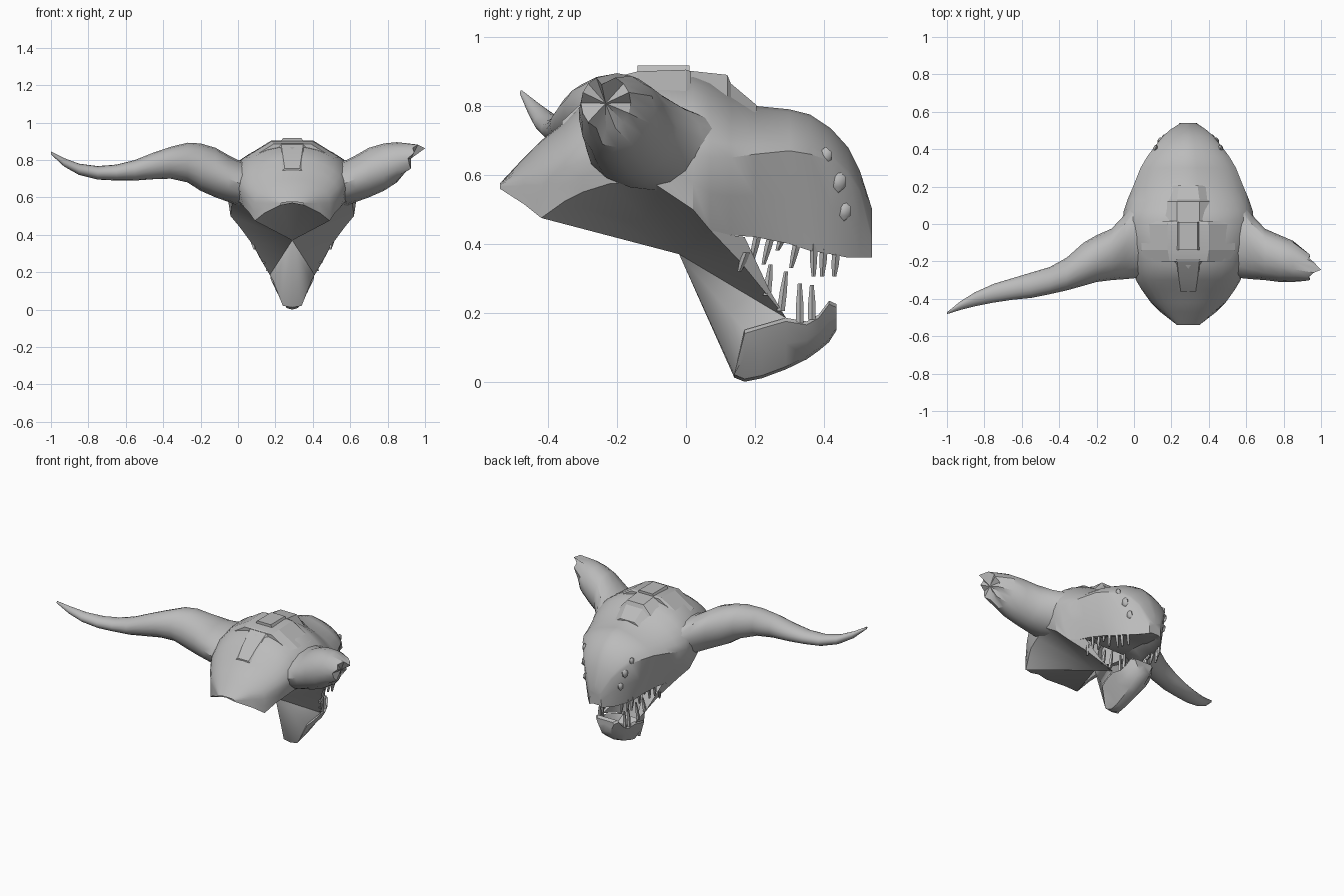
import bpy, bmesh, math
from mathutils import Vector
from mathutils.bvhtree import BVHTree

if "Cube" in bpy.data.objects:
    bpy.data.objects.remove(bpy.data.objects["Cube"])

CX = 0.29  # the head's own mirror plane
grey = bpy.data.materials.new("stone grey")
grey.diffuse_color = (0.5, 0.5, 0.5, 1)
grey.use_nodes = True
grey.node_tree.nodes["Principled BSDF"].inputs["Base Color"].default_value = grey.diffuse_color


def finish(name, bm, angle=35, recalc=True):
    if recalc:
        bmesh.ops.recalc_face_normals(bm, faces=bm.faces)
    me = bpy.data.meshes.new(name)
    bm.to_mesh(me)
    bm.free()
    me.materials.append(grey)
    me.shade_smooth()
    me.set_sharp_from_angle(angle=math.radians(angle))
    ob = bpy.data.objects.new(name, me)
    bpy.context.collection.objects.link(ob)
    return ob


def loft(name, rings, angle=35, caps=(0, -1), skip=lambda c: False):
    """Skin a list of closed rings, leaving out faces by rule, and cap the ends."""
    bm = bmesh.new()
    vs = [[bm.verts.new(p) for p in r] for r in rings]
    n = len(vs[0])
    for j, (a, b) in enumerate(zip(vs, vs[1:])):
        for i in range(n):
            if not skip((j, i)):
                bm.faces.new((a[i], a[(i + 1) % n], b[(i + 1) % n], b[i]))
    for k in caps:
        r = vs[k]
        c = bm.verts.new(sum((v.co for v in r), Vector()) / n)
        for i in range(n):
            bm.faces.new((r[i], r[(i + 1) % n], c))
    return finish(name, bm, angle)


def mirrored(half, y):
    """Half profile (dx, z) from top centre to bottom centre -> closed ring."""
    other = [(-x, z) for x, z in reversed(half[1:-1])]
    return [(CX + x, y, z) for x, z in half + other]


# skull: y, top, half width, z of widest point, lip half width, lip z
skull = [(-.54, .575, .06, .568, .06, .56), (-.47, .65, .14, .57, .15, .515),
         (-.42, .70, .20, .57, .20, .475), (-.35, .755, .25, .62, .235, .525),
         (-.30, .81, .28, .64, .26, .55), (-.22, .87, .30, .68, .28, .575),
         (-.10, .89, .33, .68, .32, .58), (.02, .89, .35, .66, .33, .50),
         (.07, .875, .345, .65, .28, .44), (.13, .845, .325, .65, .245, .425),
         (.20, .80, .295, .66, .22, .42), (.30, .79, .255, .67, .185, .40),
         (.36, .775, .22, .66, .165, .38), (.42, .735, .175, .64, .14, .37),
         (.47, .68, .135, .60, .105, .36), (.505, .61, .095, .55, .075, .36),
         (.54, .50, .04, .45, .045, .36)]
rings = []
for y, zt, w, zm, wb, zb in skull:
    f = .4 * min(1, max(0, (y - .05) / .15))   # snout is more wedge shaped
    half = []
    for t in range(8):
        a = t * math.pi / 14
        half.append((w * ((1 - f) * math.sin(a) + f * t / 7),
                     zm + (zt - zm) * ((1 - f) * math.cos(a) + f * (1 - t / 7))))
    half += [(w * .6 + wb * .4, zm * .5 + zb * .5), (wb, zb)]
    roof = zb + .05 * min(1, wb / .2)          # recessed palate
    half += [(wb * .8, zb + .005), (wb * .55, roof), (0, roof)]
    rings.append(mirrored(half, y))
# no palate behind the mouth, the neck cap closes that part
head = loft("skull", rings, caps=(-1,), skip=lambda c: c[0] < 8 and 9 <= c[1] < 15)

# neck cap: fan from one centre to the rim of the open neck
rim = [(0, -.54, .572)] + [(wb, y, zb) for y, _, _, _, wb, zb in skull[:9]]
rim += [(.21, .16, .345), (.12, .29, .185), (.10, .17, .15), (.05, .14, .02), (0, .14, .012)]
loop = rim + [(-x, y, z) for x, y, z in reversed(rim[1:-1])]
bm = bmesh.new()
vs = [bm.verts.new((CX + x, y, z)) for x, y, z in loop]
c = bm.verts.new((CX, -.02, .37))
for a, b in zip(vs, vs[1:] + vs[:1]):
    bm.faces.new((a, c, b))
finish("neck_cap", bm, 60, recalc=False)

# cheek strips joining upper lip and jaw behind the teeth
for s in (1, -1):
    bm = bmesh.new()
    pts = [(.28, .07, .44), (.245, .13, .425), (.23, .17, .42), (.17, .24, .27), (.12, .29, .185), (.21, .16, .345)]
    bm.faces.new([bm.verts.new((CX + s * x, y, z)) for x, y, z in pts])
    finish("cheek", bm)

# lower jaw: y, bottom z, rim z, half width at rim, half width at bottom
jaw = [(.14, .012, .03, .05, .03), (.17, .0, .15, .10, .03), (.22, .01, .165, .112, .03),
       (.29, .036, .185, .118, .035), (.35, .065, .175, .11, .04), (.385, .09, .195, .10, .04),
       (.415, .115, .235, .085, .04), (.437, .15, .225, .065, .035)]
rings = []
for y, zb, zt, w, wb in jaw:
    dip = zt - .35 * (zt - zb) * (.2 < y < .39)
    rings.append(mirrored([(0, dip), (w * .55, dip), (w * .85, zt), (w, zt - .01),
                           (w * .6 + wb * .4, zb * .5 + zt * .5), (wb, zb + .008), (0, zb)], y))
loft("lower_jaw", rings)


# horns: x, y range, z range
def ring(x, y0, y1, z0, z1, n=16):
    return [Vector((x, (y0 + y1) / 2 + (y1 - y0) / 2 * math.cos(2 * math.pi * i / n),
                    (z0 + z1) / 2 + (z1 - z0) / 2 * math.sin(2 * math.pi * i / n))) for i in range(n)]


base = [(.05, -.28, .17, .55, .79), (.0, -.29, .12, .555, .80), (-.05, -.295, .05, .575, .825),
        (-.12, -.30, -.025, .60, .865), (-.20, -.31, -.06, .635, .888), (-.27, -.33, -.10, .68, .892)]
long_end = [(-.36, -.355, -.18, .70, .87), (-.45, -.375, -.23, .697, .84), (-.55, -.395, -.26, .69, .80),
            (-.65, -.405, -.29, .69, .775), (-.75, -.42, -.32, .695, .767), (-.85, -.44, -.365, .72, .78),
            (-.93, -.46, -.415, .765, .81), (-1, -.482, -.472, .83, .845)]
loft("long_horn", [ring(*r) for r in base + long_end], caps=(-1,))

stub = [ring(2 * CX - x, *r) for x, *r in base[:5]] + [ring(.85, -.31, -.09, .68, .895)]
tip = ring(.905, -.305, -.16, .73, .888)
for i, p in enumerate(tip):                    # jagged break, longest at the top
    p.x += .45 * (p.z - .80) + (.02 if i % 2 else 0)
tip[4] = Vector((1.0, -.245, .862))
tip[10].x += .04
loft("broken_horn", stub + [tip], 30, caps=(-1,))


# crown plates: y, top z, top half width, bottom half width, bottom z
def plate(name, secs):
    loft(name, [mirrored([(0, zt), (wt, zt), (wb, zb), (0, zb - .02)], y) for y, zt, wt, wb, zb in secs], 15)


plate("crown_plate", [(-.20, .885, .10, .22, .81), (-.14, .90, .11, .25, .815),
                      (.0, .905, .11, .255, .815), (.015, .90, .10, .25, .815)])
plate("crest_plate", [(-.14, .917, .05, .07, .88), (.01, .917, .05, .07, .88)])
plate("brow_plate", [(.0, .903, .06, .16, .85), (.12, .89, .06, .14, .80),
                     (.13, .865, .06, .14, .79), (.205, .802, .05, .10, .77)])
plate("nape_ridge", [(-.36, .755, .04, .09, .71), (-.29, .82, .05, .08, .78), (-.19, .89, .06, .10, .85)])

# eyes: three faceted beads on each side, seated on the skull surface
bm = bmesh.new()
bm.from_mesh(head.data)
tree = BVHTree.FromBMesh(bm)
bm.free()
for y, z, r in [(.405, .655, .024), (.44, .58, .031), (.457, .495, .028)]:
    for s in (1, -1):
        hit, normal, _, _ = tree.ray_cast(Vector((CX + s, y, z)), Vector((-s, 0, 0)))
        eye = bmesh.new()
        bmesh.ops.create_icosphere(eye, subdivisions=1, radius=r)
        bmesh.ops.scale(eye, vec=(.6, .85, 1.1), verts=eye.verts)
        bmesh.ops.translate(eye, vec=hit - Vector((s * .006, 0, 0)), verts=eye.verts)
        finish("eye", eye, 45)

# teeth: half x, y, root z, tip z, lean along y
upper = [(.215, .175, .375, .32, -.02), (.205, .21, .435, .345, -.02), (.19, .25, .435, .34, -.025),
         (.18, .285, .43, .38, -.02), (.17, .325, .415, .33, -.02), (.155, .37, .40, .305, .0),
         (.14, .40, .39, .305, -.005), (.12, .435, .37, .305, -.005)]
lower = [(.15, .235, .25, .34, .01), (.13, .275, .205, .32, .015), (.10, .33, .17, .285, .0),
         (.095, .365, .18, .28, .0)]
for name, row in (("upper_tooth", upper), ("lower_tooth", lower)):
    for x, y, z0, z1, lean in row:
        for s in (1, -1):
            rows = []
            for t, r in ((0, .012), (.5, .011), (1, .006)):
                rows.append([Vector((CX + s * x * (1 - .06 * t) + r * math.cos(k * math.pi / 2.5),
                                     y + lean * t + r * math.sin(k * math.pi / 2.5),
                                     z0 + (z1 - z0) * t)) for k in range(5)])
            loft(name, rows)
